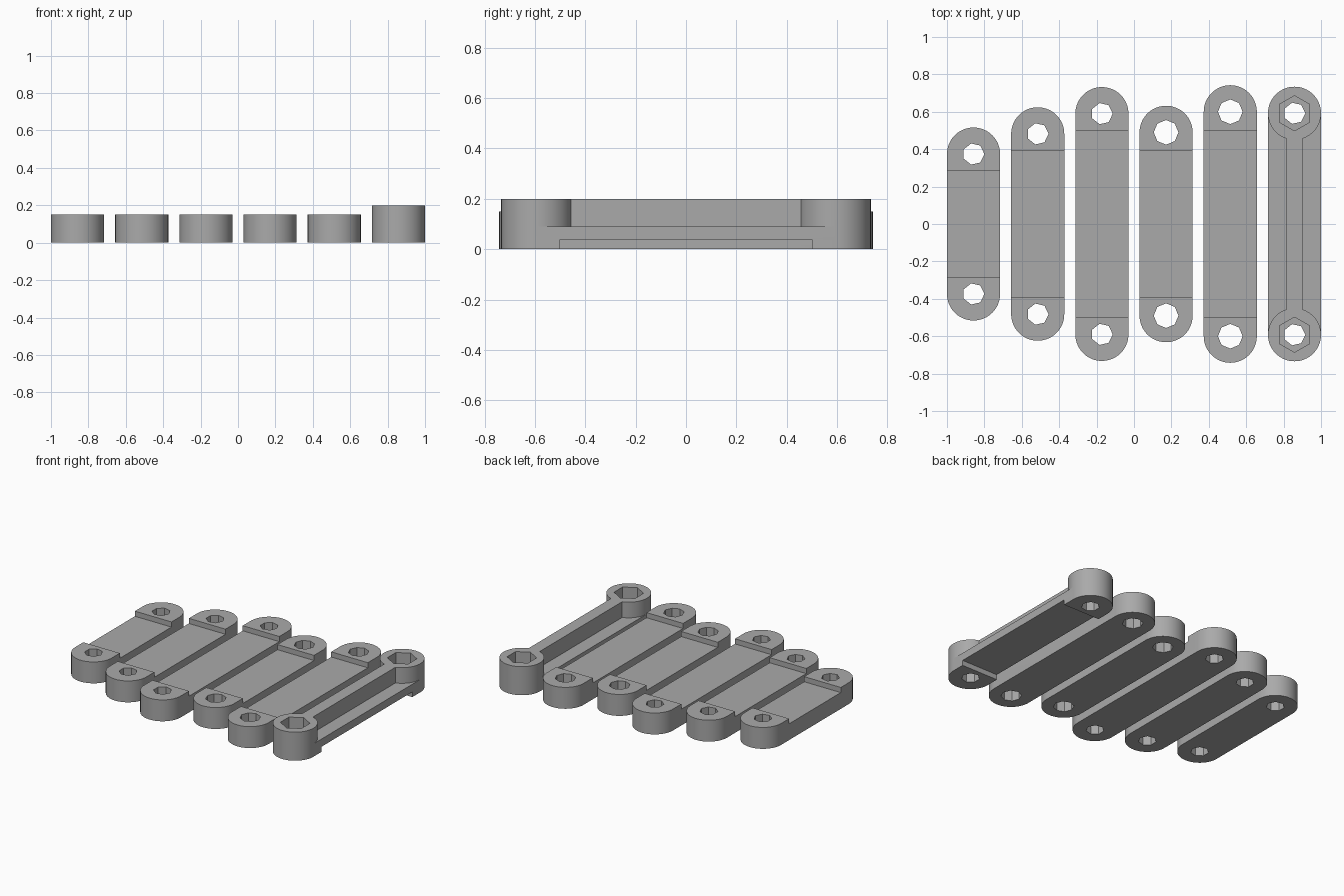
import bpy, bmesh, math

if "Cube" in bpy.data.objects:
    bpy.data.objects.remove(bpy.data.objects["Cube"], do_unlink=True)

grey = bpy.data.materials.new("plain_grey")
grey.use_nodes = True
GREY = (0.4, 0.4, 0.4, 1)
grey.diffuse_color = GREY
grey.node_tree.nodes["Principled BSDF"].inputs["Base Color"].default_value = GREY

R = 0.142        # half width of every link
PITCH = 0.3432   # spacing between links
STEP = 0.036     # depth of the shallow recesses


def prism(name, points, z0, z1):
    """Extrude a closed outline between two heights."""
    bm = bmesh.new()
    face = bm.faces.new([bm.verts.new((x, y, z0)) for x, y in points])
    top = bmesh.ops.extrude_face_region(bm, geom=[face])
    verts = [g for g in top["geom"] if isinstance(g, bmesh.types.BMVert)]
    bmesh.ops.translate(bm, verts=verts, vec=(0, 0, z1 - z0))
    bmesh.ops.recalc_face_normals(bm, faces=bm.faces)
    mesh = bpy.data.meshes.new(name)
    bm.to_mesh(mesh)
    bm.free()
    mesh.materials.append(grey)
    obj = bpy.data.objects.new(name, mesh)
    bpy.context.collection.objects.link(obj)
    return obj


def arc(cx, cy, r, n, start=0.0, sweep=2 * math.pi, closed=True):
    steps = n if closed else n + 1
    return [(cx + r * math.cos(start + sweep * i / n),
             cy + r * math.sin(start + sweep * i / n)) for i in range(steps)]


def slot(cx, half):
    """Outline with a half circle at each end."""
    return (arc(cx, half, R, 32, 0, math.pi, False)
            + arc(cx, -half, R, 32, math.pi, math.pi, False))


def box(cx, half_x, half_y):
    return [(cx + sx * half_x, sy * half_y)
            for sx, sy in ((-1, -1), (1, -1), (1, 1), (-1, 1))]


def combine(obj, other, operation):
    mod = obj.modifiers.new(operation.lower(), "BOOLEAN")
    mod.operation = operation
    mod.solver = "EXACT"
    mod.object = other
    bpy.context.view_layer.objects.active = obj
    bpy.ops.object.modifier_apply(modifier=mod.name)
    bpy.data.objects.remove(other, do_unlink=True)


def drill(obj, cx, half, r, sides):
    for y in (-half, half):
        combine(obj, prism("hole_cutter", arc(cx, y, r, sides), -0.1, 0.4), "DIFFERENCE")


def finish(obj):
    bpy.ops.object.select_all(action="DESELECT")
    obj.select_set(True)
    bpy.context.view_layer.objects.active = obj
    bpy.ops.object.shade_smooth_by_angle(angle=math.radians(30))


# Five plain links: hole distance, recess half length, hole radius, hole sides
links = [(0.374, 0.286, 0.058, 7), (0.482, 0.394, 0.058, 7), (0.590, 0.500, 0.058, 7),
         (0.490, 0.394, 0.066, 8), (0.600, 0.500, 0.066, 8)]
for i, (half, recess, r, sides) in enumerate(links):
    cx = (i - 2.5) * PITCH
    link = prism(f"link_{i + 1}", slot(cx, half), 0, 0.15)
    combine(link, prism("recess_cutter", box(cx, 0.16, recess), 0.15 - STEP, 0.3), "DIFFERENCE")
    drill(link, cx, half, r, sides)
    finish(link)

# Ribbed link: thin bar, tall round ends, centre rib, nut pockets
cx, half = 2.5 * PITCH, 0.592
ribbed = prism("ribbed_link", slot(cx, half), 0, 0.09)
combine(ribbed, prism("underside_cutter", box(cx, 0.16, 0.502), -0.1, STEP), "DIFFERENCE")
combine(ribbed, prism("rib", box(cx, 0.043, half), 0.06, 0.2), "UNION")
for y in (-half, half):
    # Above the recess height, so the underside stays flat to the ends
    combine(ribbed, prism("round_end", arc(cx, y, R, 64), STEP, 0.2), "UNION")
for y in (-half, half):
    hexagon = arc(cx, y, 0.094, 6, math.pi / 2)
    combine(ribbed, prism("nut_cutter", hexagon, 0.1, 0.4), "DIFFERENCE")
drill(ribbed, cx, half, 0.058, 7)
finish(ribbed)
